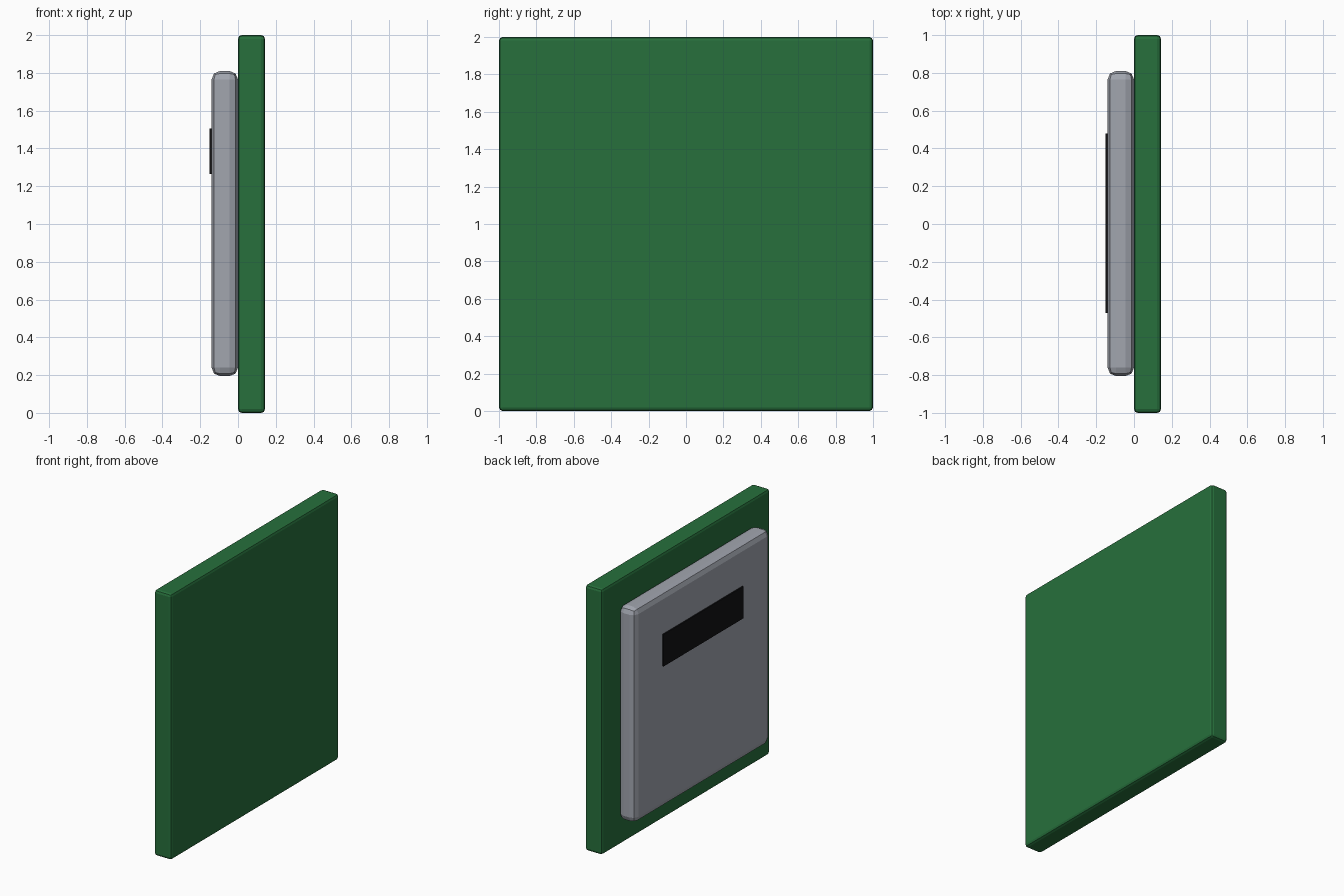
import bpy

if "Cube" in bpy.data.objects:
    bpy.data.objects.remove(bpy.data.objects["Cube"])


def colour(name, rgb):
    mat = bpy.data.materials.new(name)
    mat.diffuse_color = (*rgb, 1)
    mat.use_nodes = True
    mat.node_tree.nodes["Principled BSDF"].inputs["Base Color"].default_value = mat.diffuse_color
    return mat


def block(name, lo, hi, mat=None, bevel=0.0, segments=2):
    """Box between two corners, with optional rounded edges."""
    centre = [(a + b) / 2 for a, b in zip(lo, hi)]
    bpy.ops.mesh.primitive_cube_add(size=1, location=centre)
    ob = bpy.context.object
    ob.name = name
    ob.scale = [b - a for a, b in zip(lo, hi)]
    bpy.ops.object.transform_apply(location=False, rotation=False, scale=True)
    if bevel:
        mod = ob.modifiers.new("rounded_edges", 'BEVEL')
        mod.width = bevel
        mod.segments = segments
    if mat:
        ob.data.materials.append(mat)
    return ob


green = colour("green", (0.02, 0.16, 0.045))
grey = colour("grey", (0.36, 0.38, 0.43))
black = colour("black", (0.006, 0.006, 0.007))

# Large square backing board
block("backing_board", (0, -1, 0), (0.143, 1, 2), green, 0.02)

# Smaller raised panel on the left face
block("raised_panel", (-0.14, -0.805, 0.195), (0, 0.81, 1.81), grey, 0.045)

# Thin dark strip on the panel
block("dark_strip", (-0.15, -0.47, 1.265), (-0.135, 0.48, 1.505), black)
